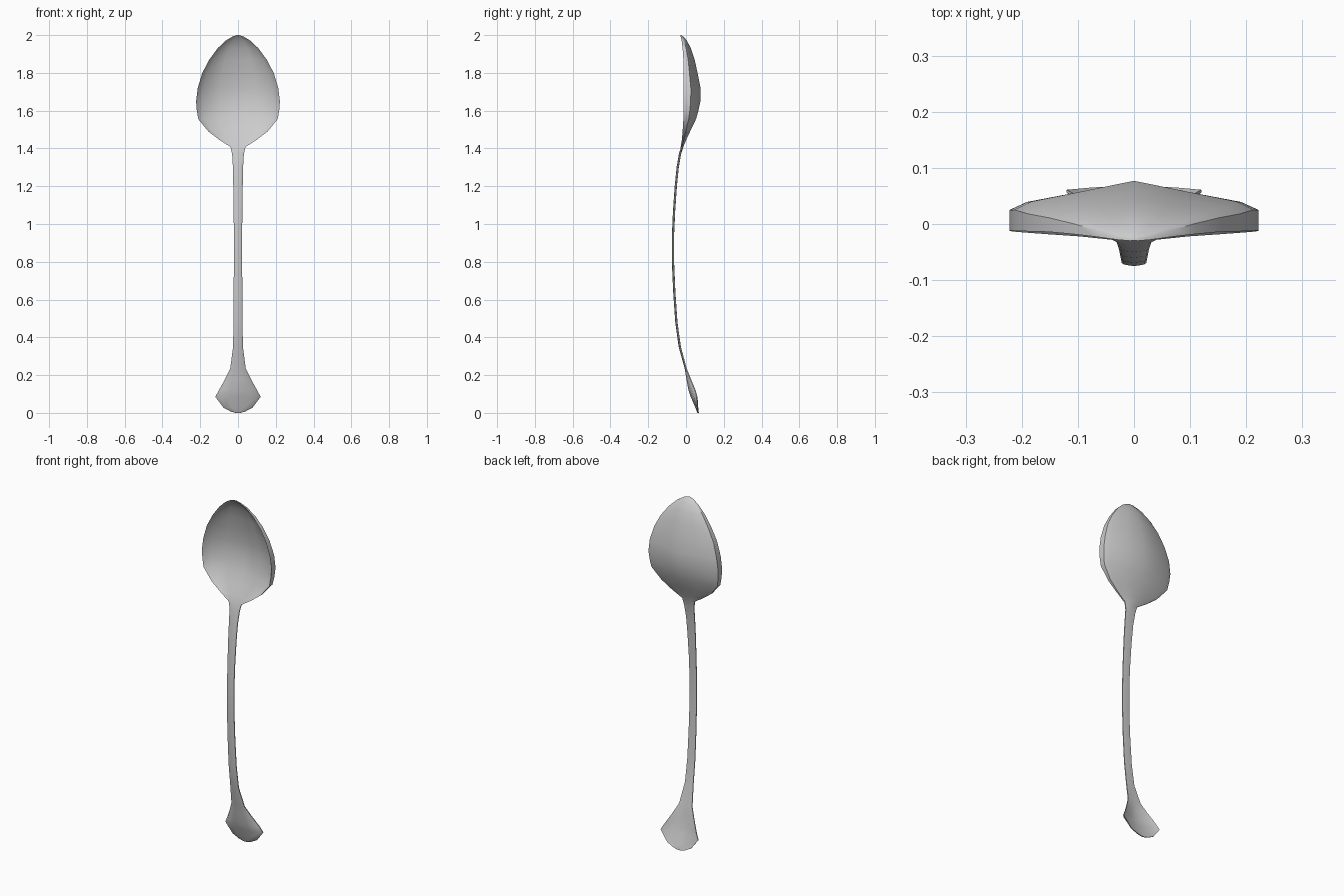
import bpy, bmesh

# Stations up the spoon: z, half width, y at edge, y of front centre, y of back centre
fan = [
    (0.000, 0.012, 0.063, 0.061, 0.066),
    (0.008, 0.040, 0.062, 0.057, 0.065),
    (0.027, 0.076, 0.060, 0.050, 0.058),
    (0.085, 0.120, 0.056, 0.025, 0.033),
    (0.120, 0.101, 0.046, 0.013, 0.022),
    (0.180, 0.068, 0.021, 0.002, 0.011),
    (0.235, 0.041, -0.001, -0.007, 0.004),
]
# Handle: z, half width, centre y
handle = [(0.35, 0.026, -0.033), (0.48, 0.024, -0.051), (0.64, 0.023, -0.062),
          (0.80, 0.022, -0.069), (0.94, 0.022, -0.069), (1.07, 0.023, -0.063),
          (1.20, 0.025, -0.054), (1.30, 0.027, -0.044), (1.37, 0.031, -0.032)]
bowl = [
    (1.408, 0.040, -0.028, -0.026, -0.014),
    (1.445, 0.098, -0.022, -0.010, 0.001),
    (1.490, 0.157, -0.018, 0.014, 0.022),
    (1.555, 0.210, -0.014, 0.045, 0.053),
    (1.600, 0.218, -0.013, 0.058, 0.066),
    (1.650, 0.222, -0.012, 0.068, 0.076),
    (1.720, 0.213, -0.012, 0.069, 0.077),
    (1.800, 0.189, -0.013, 0.053, 0.061),
    (1.870, 0.152, -0.014, 0.038, 0.046),
    (1.930, 0.108, -0.018, 0.018, 0.026),
    (1.970, 0.066, -0.023, -0.003, 0.005),
    (1.992, 0.030, -0.028, -0.021, -0.013),
    (2.000, 0.006, -0.030, -0.029, -0.026),
]
stations = fan + [(z, w, c, c - 0.006, c + 0.006) for z, w, c in handle] + bowl


def section(z, w, rim, front, back):
    """Closed cross-section: front skin left to right, then back skin."""
    wall = rim + max(0.005, 0.42 * (back - rim))
    f = [(1, 0), (0.86, 0.48), (0.45, 0.78), (0, 1)]
    b = [(1, 0), (0.86, 0.28), (0.45, 0.62), (0, 1)]
    fr = [(x * w, rim + (front - rim) * k, z) for x, k in f]
    bk = [(x * w, wall + (back - wall) * k, z) for x, k in b]
    mirror = lambda pts: [(-x, y, z) for x, y, z in pts]
    return mirror(fr[:-1]) + fr[::-1] + bk + mirror(bk[:-1])[::-1]


# Loft the sections into one continuous spoon
bm = bmesh.new()
rings = [[bm.verts.new(p) for p in section(*s)] for s in stations]
for a, b in zip(rings, rings[1:]):
    n = len(a)
    for i in range(n):
        bm.faces.new((a[i], a[(i + 1) % n], b[(i + 1) % n], b[i]))
bm.faces.new(rings[0][::-1])
bm.faces.new(rings[-1])
bmesh.ops.recalc_face_normals(bm, faces=bm.faces)
mesh = bpy.data.meshes.new("spoon")
bm.to_mesh(mesh)
bm.free()
spoon = bpy.data.objects.new("spoon", mesh)
bpy.context.collection.objects.link(spoon)

# Smooth shading with crisp rim
bpy.context.view_layer.objects.active = spoon
spoon.select_set(True)
bpy.ops.object.shade_smooth_by_angle(angle=0.7)
